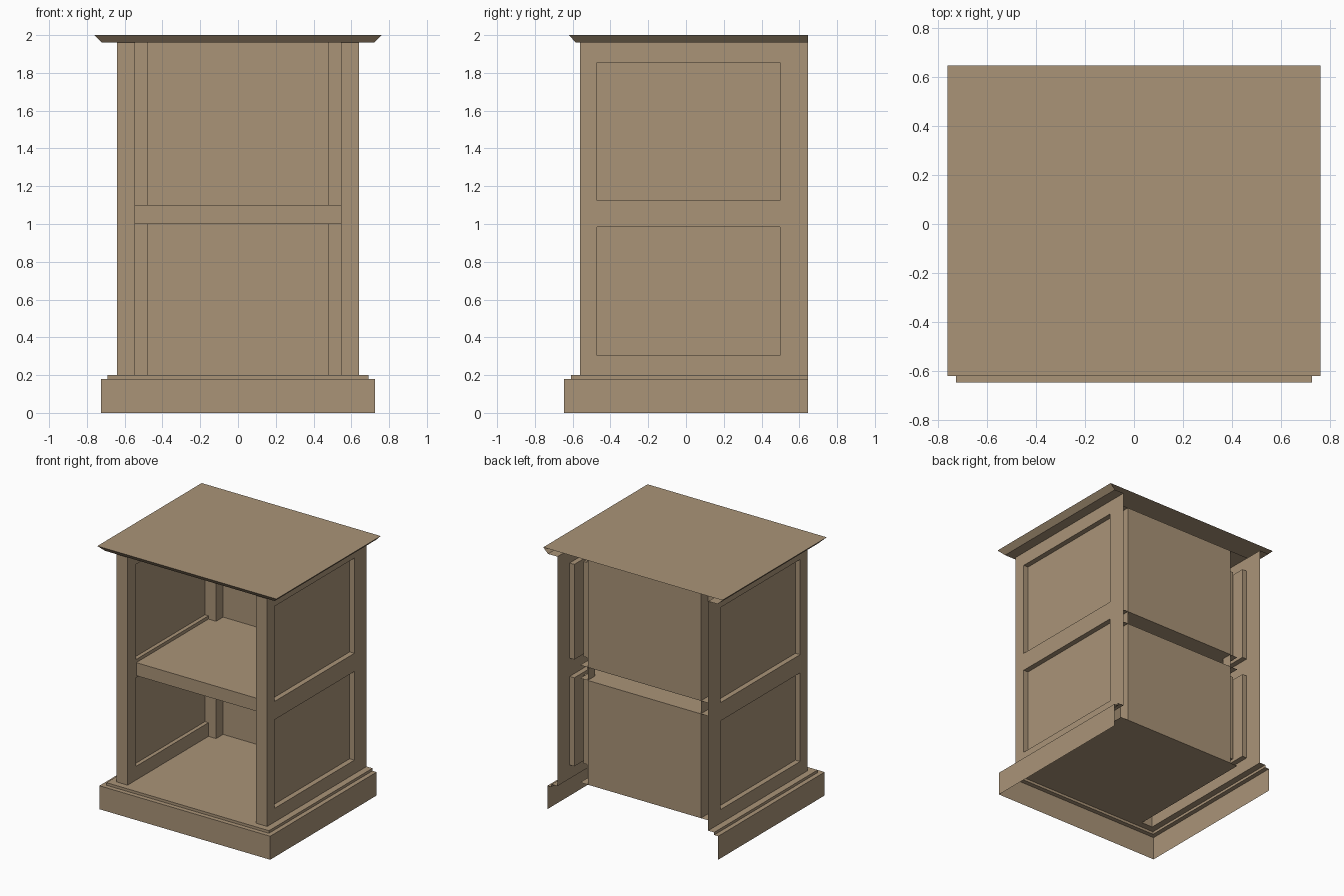
import bpy, bmesh

if "Cube" in bpy.data.objects:
    bpy.data.objects.remove(bpy.data.objects["Cube"])

BACK = 0.645      # open rear edge of the outer shell
OUT, INN = 0.64, 0.545   # outer and inner faces of the hollow sides
LOW, HIGH = 0.20, 1.96   # body bottom and top

wood = bpy.data.materials.new("tan wood")
wood.diffuse_color = (0.40, 0.295, 0.187, 1)
wood.use_nodes = True
wood.node_tree.nodes["Principled BSDF"].inputs["Base Color"].default_value = wood.diffuse_color


def make(name, quads):
    """One object from a list of four-cornered faces."""
    bm = bmesh.new()
    for q in quads:
        bm.faces.new([bm.verts.new(p) for p in q])
    bmesh.ops.remove_doubles(bm, verts=bm.verts, dist=0.0005)
    bmesh.ops.recalc_face_normals(bm, faces=bm.faces)
    me = bpy.data.meshes.new(name)
    bm.to_mesh(me)
    bm.free()
    me.materials.append(wood)
    ob = bpy.data.objects.new(name, me)
    bpy.context.collection.objects.link(ob)
    return ob


def flat(hw, y0, y1, z):
    return [(-hw, y0, z), (hw, y0, z), (hw, y1, z), (-hw, y1, z)]


def wall_x(x, y0, y1, z0, z1):
    return [(x, y0, z0), (x, y1, z0), (x, y1, z1), (x, y0, z1)]


def wall_y(y, x0, x1, z0, z1):
    return [(x0, y, z0), (x1, y, z0), (x1, y, z1), (x0, y, z1)]


def around(profile):
    """Sweep (half width, front y, z) points round the left, front and right."""
    quads = []
    for a, b in zip(profile, profile[1:]):
        ring = [[(-w, BACK, z), (-w, y, z), (w, y, z), (w, BACK, z)] for w, y, z in (a, b)]
        quads += [[ring[0][i], ring[0][i + 1], ring[1][i + 1], ring[1][i]] for i in range(3)]
    return quads


def panelled(x, xr, y0, y1, ya, yb):
    """Side skin at x with two panels set back to xr."""
    zs = [LOW, 0.305, 0.985, 1.125, 1.855, HIGH]
    quads = [wall_x(x, y0, ya, LOW, HIGH)]
    if yb < y1:
        quads.append(wall_x(x, yb, y1, LOW, HIGH))
    for i in range(5):
        z0, z1 = zs[i], zs[i + 1]
        if i % 2 == 0:
            quads.append(wall_x(x, ya, yb, z0, z1))
            continue
        quads.append(wall_x(xr, ya, yb, z0, z1))
        quads += [wall_y(y, x, xr, z0, z1) for y in (ya, yb)]
        quads += [[(x, ya, z), (x, yb, z), (xr, yb, z), (xr, ya, z)] for z in (z0, z1)]
    return quads


# stepped plinth, open below and behind
make("plinth", around([(0.725, -0.645, 0), (0.725, -0.645, 0.18), (0.69, -0.61, 0.18),
                       (0.69, -0.61, LOW), (OUT, -0.56, LOW)]))
make("floor", [flat(INN, -0.56, 0.505, LOW)])

# bevelled top with its ceiling
make("top", around([(0.76, -0.62, 2), (0.72, -0.583, HIGH), (OUT, -0.56, HIGH)])
     + [flat(0.76, -0.62, BACK, 2)])
make("ceiling", [flat(OUT, -0.56, 0.505, HIGH)])

# hollow sides: outer skin, front stile, inner skin, rear post
for s, side in ((-1, "left"), (1, "right")):
    make(side + "_outer_side", panelled(s * OUT, s * 0.60, -0.56, BACK, -0.47, 0.497))
    make(side + "_front_stile", [wall_y(-0.56, s * INN, s * OUT, LOW, HIGH)])
    make(side + "_inner_side", panelled(s * INN, s * 0.575, -0.56, 0.42, -0.46, 0.42))
    make(side + "_rear_post", [wall_y(0.42, s * 0.48, s * INN, LOW, HIGH),
                               wall_x(s * 0.48, 0.42, 0.505, LOW, HIGH)])

# back panels above and below the shelf
make("lower_back_panel", [wall_y(0.505, -0.48, 0.48, LOW, 1.0)])
make("upper_back_panel", [wall_y(0.505, -0.48, 0.48, 1.1, HIGH)])

# hollow shelf, open at the rear
make("shelf", [flat(INN, -0.455, 0.505, 1.0), flat(INN, -0.455, 0.505, 1.1),
               wall_y(-0.455, -INN, INN, 1.0, 1.1)])
